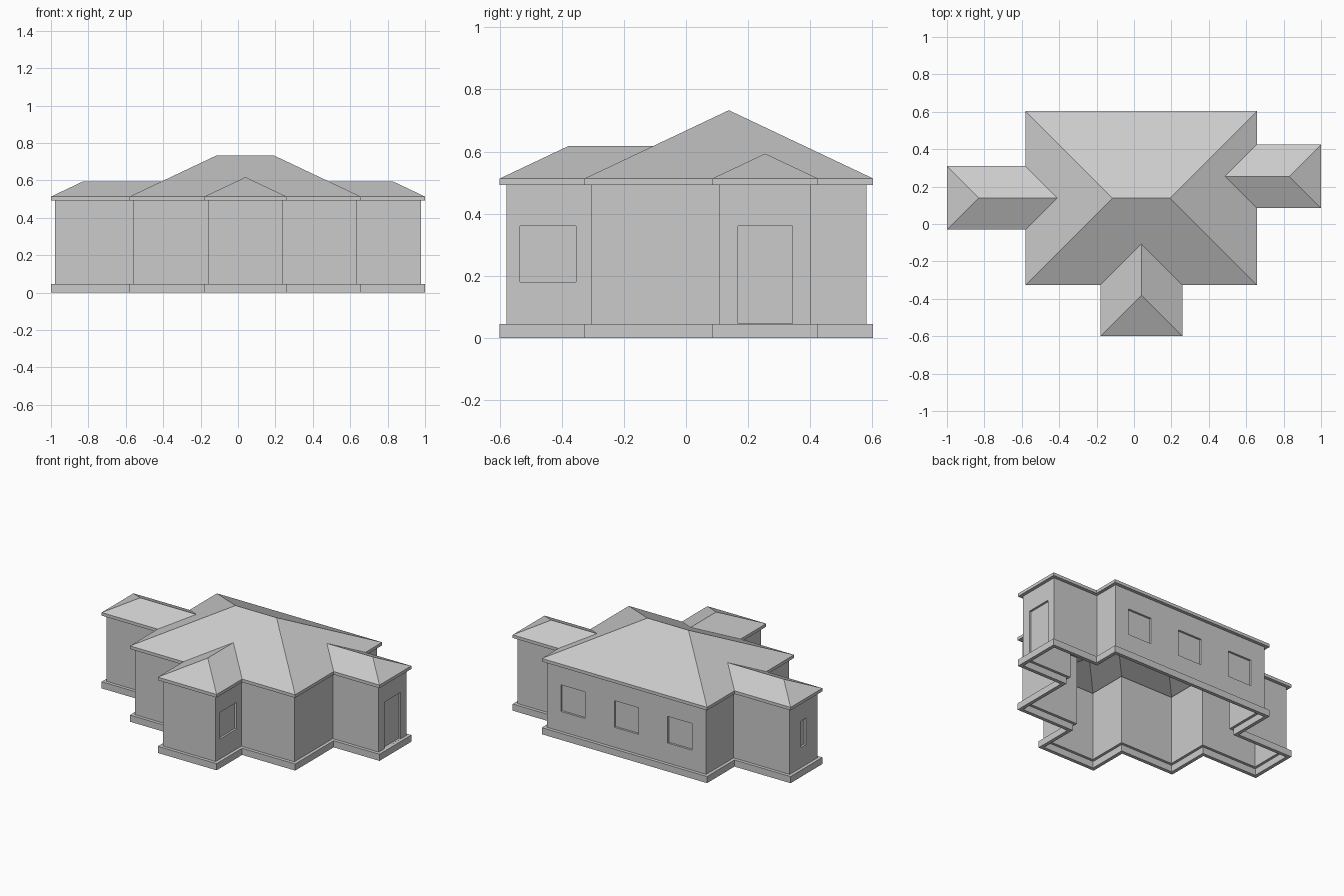
import bpy, bmesh
from mathutils import Vector

if "Cube" in bpy.data.objects:
    bpy.data.objects.remove(bpy.data.objects["Cube"])

EAVE, SLOPE = 0.513, 0.473
X0, X1, Y0, Y1 = -0.58, 0.657, -0.327, 0.603   # main block eaves
FX0, FX1, FY = -0.18, 0.26, -0.6               # front wing
LY0, LY1, LX = -0.03, 0.31, -1.0               # left wing
RY0, RY1, RX = 0.085, 0.425, 1.0               # right wing

# Footprint of the house, counter-clockwise
plan = [(X0, Y0), (FX0, Y0), (FX0, FY), (FX1, FY), (FX1, Y0), (X1, Y0),
        (X1, RY0), (RX, RY0), (RX, RY1), (X1, RY1), (X1, Y1), (X0, Y1),
        (X0, LY1), (LX, LY1), (LX, LY0), (X0, LY0)]


def make_object(name, verts, faces):
    mesh = bpy.data.meshes.new(name)
    mesh.from_pydata(verts, [], faces)
    bm = bmesh.new()
    bm.from_mesh(mesh)
    bmesh.ops.recalc_face_normals(bm, faces=bm.faces)
    bm.to_mesh(mesh)
    bm.free()
    ob = bpy.data.objects.new(name, mesh)
    bpy.context.collection.objects.link(ob)
    return ob


def inset_plan(d):
    out, n = [], len(plan)
    for i in range(n):
        a, b, c = (Vector(plan[(i + k) % n]) for k in (-1, 0, 1))
        e, f = (b - a).normalized(), (c - b).normalized()
        out.append(b + d * (Vector((-e.y, e.x)) + Vector((-f.y, f.x))))
    return out


def ring(name, inner, outer, z0, z1):
    """Rectangular band following the footprint."""
    profile = [(outer, z0), (outer, z1), (inner, z1), (inner, z0)]
    n = len(plan)
    verts = [(p.x, p.y, z) for d, z in profile for p in inset_plan(d)]
    faces = [(k * n + i, k * n + (i + 1) % n,
              (k + 1) % 4 * n + (i + 1) % n, (k + 1) % 4 * n + i)
             for k in range(4) for i in range(n)]
    return make_object(name, verts, faces)


# Plinth, walls and eaves band
ring("plinth", 0.024, 0.0, 0.0, 0.045)
walls = ring("walls", 0.042, 0.022, 0.045, EAVE)
ring("eaves", 0.024, 0.0, 0.492, EAVE)

# Roof: hipped main block with three hipped wings meeting it in valleys
rise = (Y1 - Y0) / 2
fh, lh, rh = (FX1 - FX0) / 2, (LY1 - LY0) / 2, (RY1 - RY0) / 2
ym, xf = (Y0 + Y1) / 2, (FX0 + FX1) / 2
yl, yr = (LY0 + LY1) / 2, (RY0 + RY1) / 2
tops = [(X0 + rise, ym, rise), (X1 - rise, ym, rise),
        (xf, FY + fh, fh), (xf, Y0 + fh, fh),
        (RX - rh, yr, rh), (X1 - rh, yr, rh),
        (LX + lh, yl, lh), (X0 + lh, yl, lh)]
verts = [(x, y, EAVE) for x, y in plan]
verts += [(x, y, EAVE + SLOPE * h) for x, y, h in tops]
faces = [(0, 1, 19, 4, 5, 17, 16), (5, 6, 21, 9, 10, 17),
         (10, 11, 16, 17), (11, 12, 23, 15, 0, 16)]
for a, hip, valley in ((1, 18, 19), (6, 20, 21), (12, 22, 23)):
    faces += [(a, a + 1, hip, valley), (a + 1, a + 2, hip),
              (a + 2, a + 3, valley, hip)]
roof = make_object("roof", verts, faces)

# Window and door recesses: (centre x, centre y, width x, width y, z0, z1)
D = 0.028   # cutter depth, centred on the outer wall face
openings = [(cx, Y1 - 0.022, 0.18, D, 0.18, 0.36) for cx in (-0.36, 0.04, 0.44)]
openings += [(FX1 - 0.022, -0.445, D, 0.18, 0.18, 0.36),
             (LX + 0.022, yl, D, 0.055, 0.18, 0.36),
             (RX - 0.022, yr, D, 0.176, 0.0455, 0.36)]
verts, faces = [], []
for cx, cy, w, d, z0, z1 in openings:
    b = len(verts)
    for z in (z0, z1):
        verts += [(cx + sx * w / 2, cy + sy * d / 2, z)
                  for sx, sy in ((-1, -1), (1, -1), (1, 1), (-1, 1))]
    faces += [(b + 3, b + 2, b + 1, b), (b + 4, b + 5, b + 6, b + 7)]
    faces += [(b + i, b + (i + 1) % 4, b + 4 + (i + 1) % 4, b + 4 + i)
              for i in range(4)]
cutter = make_object("opening_cutter", verts, faces)
cutter.hide_render = True
cutter.display_type = 'WIRE'
mod = walls.modifiers.new("openings", 'BOOLEAN')
mod.operation = 'DIFFERENCE'
mod.solver = 'EXACT'
mod.object = cutter
